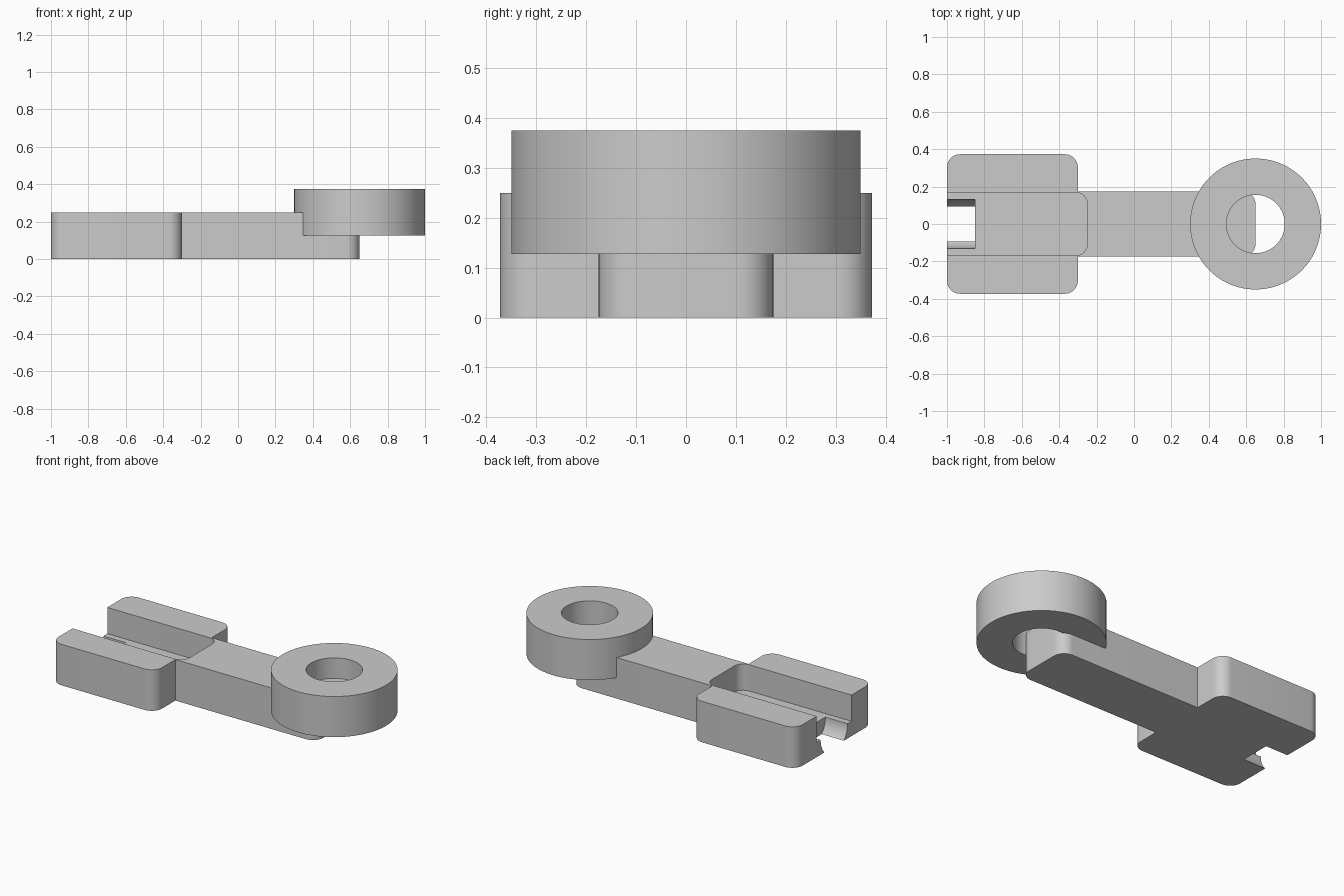
import bpy
import bmesh
import math
from mathutils import Matrix, Vector

cube = bpy.data.objects.get("Cube")
if cube:
    bpy.data.objects.remove(cube, do_unlink=True)

grey = bpy.data.materials.new("light_grey")
grey.use_nodes = True
colour = (0.6, 0.6, 0.6, 1)
grey.diffuse_color = colour
grey.node_tree.nodes["Principled BSDF"].inputs["Base Color"].default_value = colour


def make_object(name, bm):
    bmesh.ops.recalc_face_normals(bm, faces=bm.faces)
    mesh = bpy.data.meshes.new(name)
    bm.to_mesh(mesh)
    bm.free()
    mesh.materials.append(grey)
    obj = bpy.data.objects.new(name, mesh)
    bpy.context.collection.objects.link(obj)
    return obj


def rounded_outline(corners, steps=10):
    """Round each (x, y, radius) right-angle corner with an arc."""
    points = []
    for i, (x, y, r) in enumerate(corners):
        here = Vector((x, y))
        if r == 0:
            points.append(here)
            continue
        before = (Vector(corners[i - 1][:2]) - here).normalized() * r
        after = (Vector(corners[(i + 1) % len(corners)][:2]) - here).normalized() * r
        for k in range(steps + 1):
            a = math.pi / 2 * k / steps
            points.append(here + before * (1 - math.sin(a)) + after * (1 - math.cos(a)))
    return points


def prism(name, corners, bottom, top):
    bm = bmesh.new()
    verts = [bm.verts.new((p.x, p.y, bottom)) for p in rounded_outline(corners)]
    face = bm.faces.new(verts)
    new = bmesh.ops.extrude_face_region(bm, geom=[face])["geom"]
    bmesh.ops.translate(bm, vec=(0, 0, top - bottom),
                        verts=[v for v in new if isinstance(v, bmesh.types.BMVert)])
    return make_object(name, bm)


def cylinder(name, radius, length, matrix, segments=96):
    bm = bmesh.new()
    bmesh.ops.create_cone(bm, cap_ends=True, segments=segments, radius1=radius,
                          radius2=radius, depth=length, matrix=matrix)
    return make_object(name, bm)


def cut(target, cutter):
    cutter.hide_render = True
    mod = target.modifiers.new("cut", "BOOLEAN")
    mod.operation = "DIFFERENCE"
    mod.solver = "EXACT"
    mod.object = cutter
    select(target)
    bpy.ops.object.modifier_apply(modifier=mod.name)
    bpy.data.objects.remove(cutter, do_unlink=True)


def select(obj):
    bpy.ops.object.select_all(action="DESELECT")
    obj.select_set(True)
    bpy.context.view_layer.objects.active = obj


# T-shaped body: wide block and narrow arm, mirrored across y
half = [(-1, 0.373, 0.07), (-0.3, 0.373, 0.07), (-0.3, 0.175, 0), (0.65, 0.175, 0.07)]
body = prism("arm_body", half + [(x, -y, r) for x, y, r in reversed(half)], 0, 0.25)

# Open channel in the block
floor = 0.09
cut(body, prism("channel_cutter", [(-1.2, 0.168, 0), (-0.25, 0.168, 0.06),
                                   (-0.25, -0.168, 0.06), (-1.2, -0.168, 0)], floor, 0.4))

# Round-sided notch through the channel floor at its open end
cut(body, cylinder("notch_cutter", 0.13, 0.35,
                   Matrix.Translation((-1.025, 0, floor)) @ Matrix.Rotation(math.pi / 2, 4, "Y")))

# Raised ring at the arm tip
place = Matrix.Translation((0.65, 0, 0.251))
ring = cylinder("end_ring", 0.35, 0.248, place)
cut(ring, cylinder("hole_cutter", 0.156, 0.5, place))

for part in (body, ring):
    select(part)
    bpy.ops.object.shade_smooth_by_angle(angle=math.radians(30))
